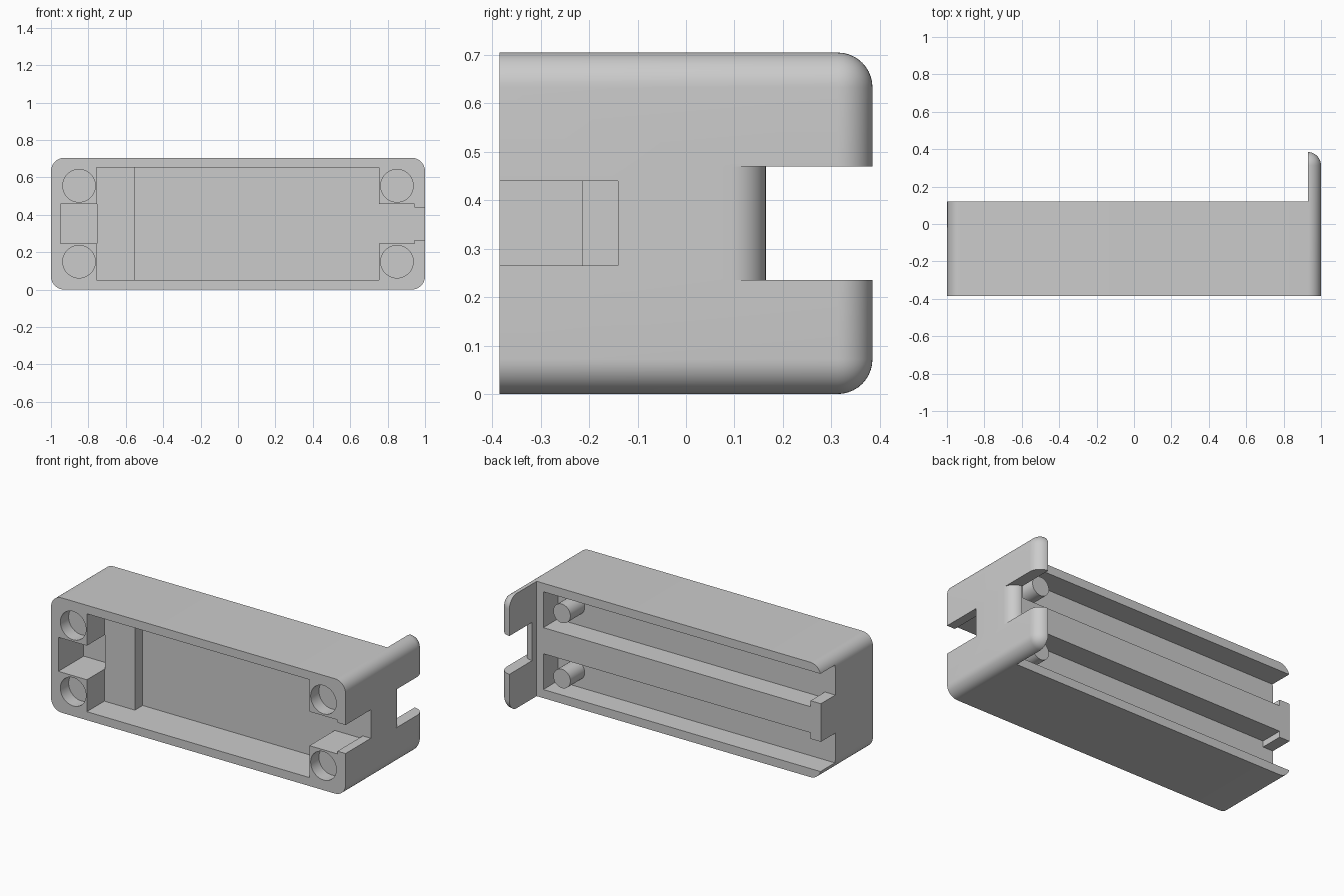
import bpy
import bmesh
from math import cos, sin, pi, radians

if "Cube" in bpy.data.objects:
    bpy.data.objects.remove(bpy.data.objects["Cube"], do_unlink=True)

FRONT, BACK, TOP, MID = -0.385, 0.12, 0.705, 0.3525

grey = bpy.data.materials.new("plain_grey")
grey.use_nodes = True
grey.diffuse_color = (0.6, 0.6, 0.6, 1)
grey.node_tree.nodes["Principled BSDF"].inputs["Base Color"].default_value = (0.6, 0.6, 0.6, 1)


def add_mesh(name, bm):
    bmesh.ops.recalc_face_normals(bm, faces=bm.faces)
    mesh = bpy.data.meshes.new(name)
    bm.to_mesh(mesh)
    bm.free()
    mesh.materials.append(grey)
    obj = bpy.data.objects.new(name, mesh)
    bpy.context.collection.objects.link(obj)
    return obj


def prism(name, outline, direction):
    """Extrude a closed outline of 3D points along a direction."""
    bm = bmesh.new()
    face = bm.faces.new([bm.verts.new(p) for p in outline])
    moved = bmesh.ops.extrude_face_region(bm, geom=[face])["geom"]
    bmesh.ops.translate(bm, vec=direction,
                        verts=[v for v in moved if isinstance(v, bmesh.types.BMVert)])
    return add_mesh(name, bm)


def box(name, x0, x1, y0, y1, z0, z1):
    return prism(name, [(x0, y0, z0), (x1, y0, z0), (x1, y1, z0), (x0, y1, z0)],
                 (0, 0, z1 - z0))


def rod(name, x, z, radius, y0, y1):
    ring = [(x + radius * cos(a * pi / 24), y0, z + radius * sin(a * pi / 24))
            for a in range(48)]
    return prism(name, ring, (0, y1 - y0, 0))


def apply_modifiers(obj):
    graph = bpy.context.evaluated_depsgraph_get()
    mesh = bpy.data.meshes.new_from_object(obj.evaluated_get(graph))
    obj.modifiers.clear()
    obj.data = mesh


def cut(obj, cutter):
    cutter.hide_render = True
    mod = obj.modifiers.new("cut", "BOOLEAN")
    mod.operation, mod.solver, mod.object = "DIFFERENCE", "EXACT", cutter
    apply_modifiers(obj)
    bpy.data.objects.remove(cutter, do_unlink=True)


# Rounded block, trimmed to a flat front and a thin flange standing at the back
housing = box("housing", -1, 1, -0.8, 0.385, 0, TOP)
bevel = housing.modifiers.new("round", "BEVEL")
bevel.width, bevel.segments = 0.072, 10
apply_modifiers(housing)
cut(housing, box("front_trim", -2, 2, -2, FRONT, -1, 2))
cut(housing, box("back_trim", -2, 0.93, BACK, 1, -1, 2))

# Notch in the flange, with a rounded lip
lip = [(0.93 + 0.07 * sin(i * pi / 20), 0.092 + 0.073 * cos(i * pi / 20), 0.235)
       for i in range(11)]
outline = [(0.9, 0.6, 0.235), (0.9, 0.165, 0.235)] + lip + [(1.1, 0.092, 0.235), (1.1, 0.6, 0.235)]
cut(housing, prism("flange_notch", outline, (0, 0, 0.235)))

# Front recess with a raised step, and a slot at each end
cut(housing, box("recess", -0.55, 0.755, -0.6, -0.14, 0.052, 0.653))
cut(housing, box("step_recess", -0.757, -0.54, -0.6, -0.215, 0.052, 0.653))
cut(housing, box("right_slot", -0.95, -0.754, -0.6, -0.14, 0.248, 0.457))
cut(housing, box("left_slot", 0.74, 0.945, -0.6, -0.14, 0.248, 0.457))
cut(housing, box("slot_neck", 0.93, 1.1, -0.6, -0.14, 0.265, 0.44))

# Round sockets in the four front corners
for x in (-0.85, 0.85):
    for side in (-1, 1):
        cut(housing, rod("socket", x, MID + side * 0.203, 0.087, -0.6, FRONT + 0.08))

# Two back channels, leaving a central rail with a wider head
FLOOR = -0.02
for side in (-1, 1):
    shape = [(-1.1, 0.3), (0.885, 0.3), (0.885, 0.08), (-0.93, 0.08),
             (-0.93, 0.117), (-1.1, 0.117)]
    cut(housing, prism("channel", [(x, FLOOR, MID + side * z) for x, z in shape], (0, 0.4, 0)))

# Locating pins in the channels
pins = [rod(name, 0.76, MID + side * 0.2, 0.058, FLOOR - 0.02, BACK - 0.001)
        for name, side in (("lower_pin", -1), ("upper_pin", 1))]

# Smooth curved surfaces, keep sharp edges
bpy.ops.object.select_all(action="DESELECT")
for obj in [housing] + pins:
    obj.select_set(True)
bpy.context.view_layer.objects.active = housing
bpy.ops.object.shade_smooth_by_angle(angle=radians(30))
